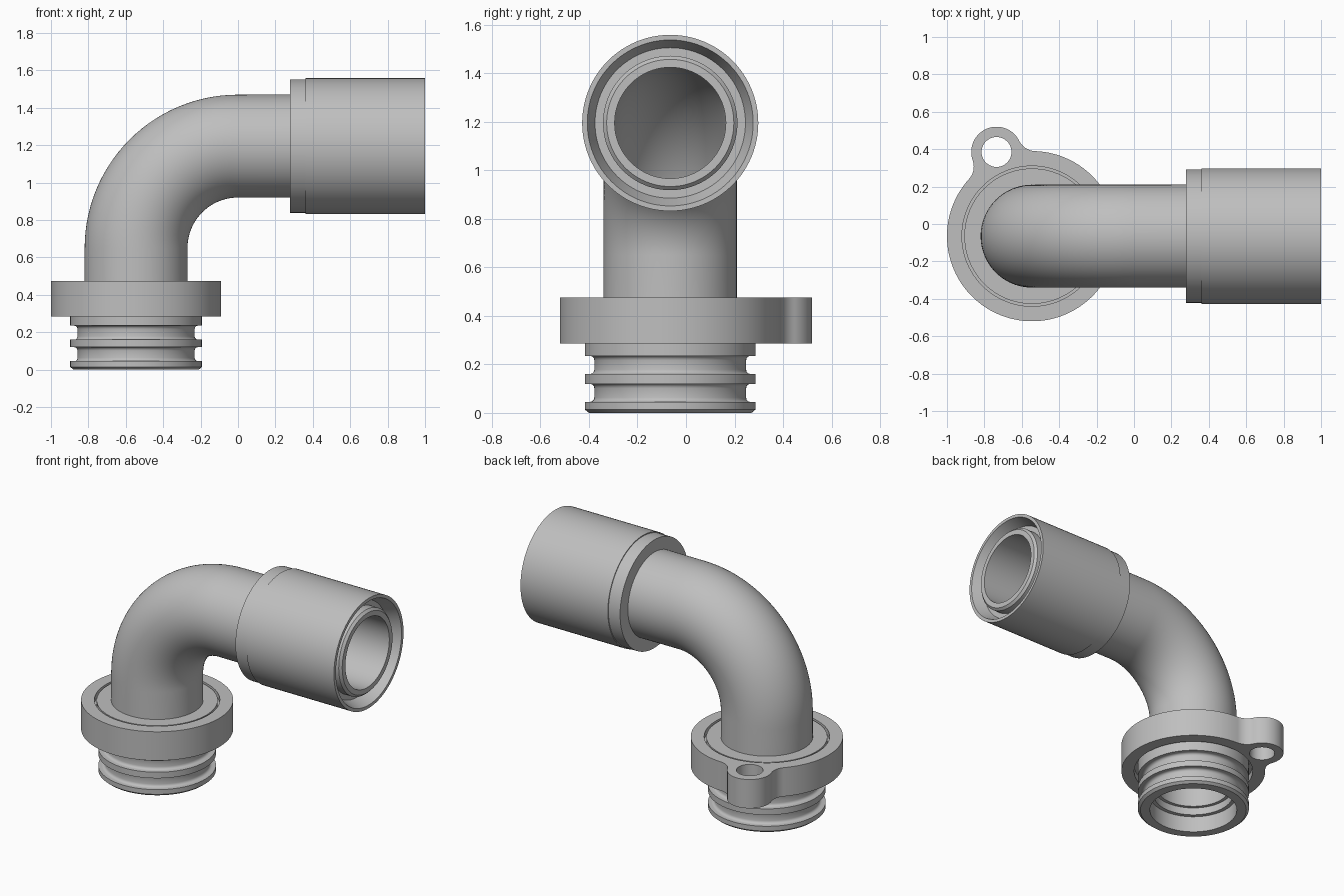
import bpy, bmesh, math
from mathutils import Vector

if "Cube" in bpy.data.objects:
    bpy.data.objects.remove(bpy.data.objects["Cube"])

CX, CY = -0.545, -0.065        # axis of the vertical leg
BEND, Z0 = 0.545, 0.65         # bend radius, height where the bend starts
ARC = BEND * math.pi / 2
H = Z0 + ARC                   # path length where x = 0 on the horizontal leg
SEG = 96

grey = bpy.data.materials.new("light_grey")
grey.diffuse_color = (0.52, 0.52, 0.52, 1)
grey.use_nodes = True
grey.node_tree.nodes["Principled BSDF"].inputs["Base Color"].default_value = grey.diffuse_color


def frame(s):
    """Centre point and outward direction at path length s."""
    if s <= Z0:
        return Vector((CX, CY, s)), Vector((-1, 0, 0))
    if s >= H:
        return Vector((s - H, CY, Z0 + BEND)), Vector((0, 0, 1))
    a = (s - Z0) / BEND
    d = Vector((-math.cos(a), 0, math.sin(a)))
    return Vector((0, CY, Z0)) + BEND * d, d


def finish(obj):
    obj.data.materials.clear()
    obj.data.materials.append(grey)
    bpy.ops.object.select_all(action='DESELECT')
    obj.select_set(True)
    bpy.context.view_layer.objects.active = obj
    bpy.ops.object.shade_smooth_by_angle(angle=math.radians(31))


def sweep(name, profile):
    """Closed profile of (path length, radius) turned round the bent axis."""
    bm = bmesh.new()
    rings = []
    for s, r in profile:
        p, d = frame(s)
        ring = []
        for i in range(SEG):
            a = 2 * math.pi * i / SEG
            ring.append(bm.verts.new(p + r * (d * math.cos(a) + Vector((0, math.sin(a), 0)))))
        rings.append(ring)
    for k, ra in enumerate(rings):
        rb = rings[(k + 1) % len(rings)]
        for i in range(SEG):
            j = (i + 1) % SEG
            bm.faces.new((ra[i], ra[j], rb[j], rb[i]))
    bmesh.ops.recalc_face_normals(bm, faces=bm.faces)
    me = bpy.data.meshes.new(name)
    bm.to_mesh(me)
    bm.free()
    obj = bpy.data.objects.new(name, me)
    bpy.context.collection.objects.link(obj)
    finish(obj)


def groove(z1, z2, top=0.352, floor=0.313, f=0.018):
    """Seal groove with rounded inner corners."""
    angles = [math.radians(x) for x in (0, 30, 60, 90)]
    low = [(z1 + f - f * math.cos(a), floor + f - f * math.sin(a)) for a in angles]
    high = [(z1 + z2 - z, r) for z, r in reversed(low)]
    return [(z1, top)] + low + high + [(z2, top)]


bend = [Z0 + ARC * i / 28 for i in range(29)]

# Elbow: spigot with two seal grooves, seat disc, bent pipe and bore
outer = [(0, 0.275), (0, 0.335), (0.014, 0.352)]
outer += groove(0.045, 0.12) + groove(0.16, 0.235)
outer += [(0.33, 0.352), (0.33, 0.375), (0.44, 0.375), (0.44, 0.362), (0.472, 0.362), (0.472, 0.275)]
outer += [(s, 0.275) for s in bend]
outer += [(H + 0.975, 0.277), (H + 0.99, 0.262)]
bore = [(H + 0.99, 0.229)] + [(s, 0.229) for s in reversed(bend)]
bore += [(0.16, 0.229), (0.16, 0.25), (0.11, 0.25), (0.11, 0.275)]
sweep("elbow_pipe", outer + bore)

# Hose sleeve round the end of the horizontal leg
sleeve = [(0.277, 0.268), (0.277, 0.357), (0.362, 0.357), (0.362, 0.363), (1.0, 0.363),
          (1.0, 0.342), (0.92, 0.31), (0.92, 0.268)]
sweep("end_sleeve", [(H + x, r) for x, r in sleeve])


# Clamp ring with a filleted lug
def arc(c, r, a0, a1, n):
    return [(c[0] + r * math.cos(a0 + (a1 - a0) * i / n),
             c[1] + r * math.sin(a0 + (a1 - a0) * i / n)) for i in range(n + 1)]


R, LR, F = 0.455, 0.135, 0.10
lug = Vector((-0.19, 0.45))
D = lug.length
base = math.atan2(lug.y, lug.x)
# Half angles to the fillet centre, seen from the ring and from the lug
a_ring = math.acos((D * D + (R + F) ** 2 - (LR + F) ** 2) / (2 * D * (R + F)))
a_lug = math.acos((D * D + (LR + F) ** 2 - (R + F) ** 2) / (2 * D * (LR + F)))
g = math.pi - a_lug            # lug contact angle away from the ring-to-lug line
fc = [((R + F) * math.cos(base + k * a_ring), (R + F) * math.sin(base + k * a_ring)) for k in (1, -1)]
turn = math.pi - a_ring - a_lug
outline = arc((0, 0), R, base + a_ring, base + 2 * math.pi - a_ring, 90)
outline += arc(fc[1], F, base - a_ring + math.pi, base - a_ring + math.pi - turn, 12)[1:]
outline += arc(lug, LR, base - g, base + g, 40)[1:]
outline += arc(fc[0], F, base + a_ring + math.pi + turn, base + a_ring + math.pi, 12)[1:-1]

cu = bpy.data.curves.new("clamp_ring", 'CURVE')
cu.dimensions = '2D'
cu.fill_mode = 'BOTH'
cu.extrude = 0.095
for pts in (outline, arc((0, 0), 0.375, 0, 2 * math.pi, SEG)[:-1], arc(lug, 0.08, 0, 2 * math.pi, 40)[:-1]):
    sp = cu.splines.new('POLY')
    sp.points.add(len(pts) - 1)
    for p, (x, y) in zip(sp.points, pts):
        p.co = (x, y, 0, 1)
    sp.use_cyclic_u = True
ring = bpy.data.objects.new("clamp_ring", cu)
ring.location = (CX, CY, 0.38)
bpy.context.collection.objects.link(ring)
bpy.ops.object.select_all(action='DESELECT')
ring.select_set(True)
bpy.context.view_layer.objects.active = ring
bpy.ops.object.convert(target='MESH')
ring = bpy.context.view_layer.objects.active
bm = bmesh.new()
bm.from_mesh(ring.data)
bmesh.ops.remove_doubles(bm, verts=bm.verts, dist=0.0005)
bmesh.ops.recalc_face_normals(bm, faces=bm.faces)
bm.to_mesh(ring.data)
bm.free()
finish(ring)
